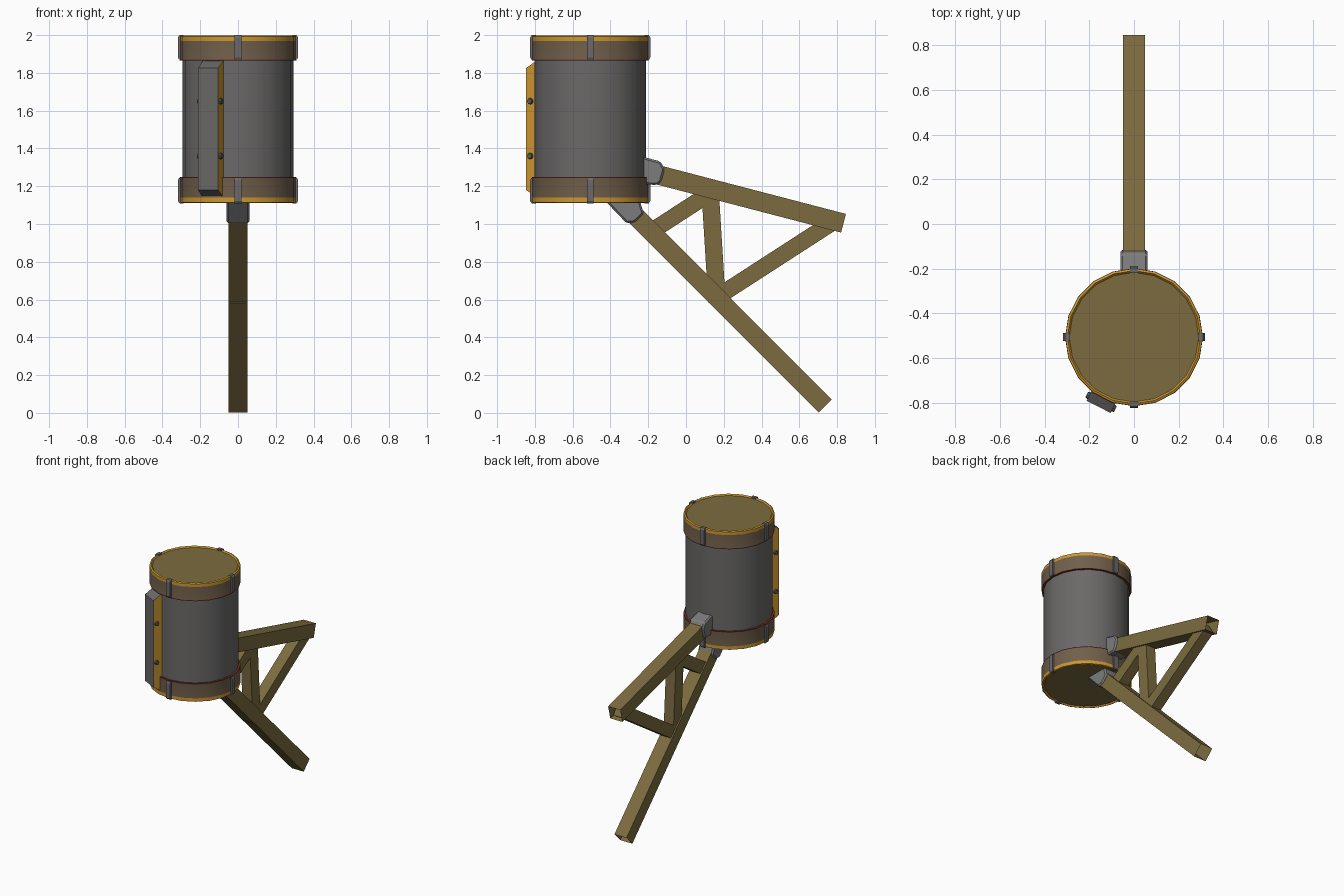
import bpy, bmesh, math
from mathutils import Matrix, Vector

if "Cube" in bpy.data.objects:
    bpy.data.objects.remove(bpy.data.objects["Cube"])

CY = -0.507          # barrel axis
SIDES = 20


def mat(name, r, g, b):
    m = bpy.data.materials.new(name)
    m.diffuse_color = (r, g, b, 1)
    m.use_nodes = True
    m.node_tree.nodes["Principled BSDF"].inputs["Base Color"].default_value = m.diffuse_color
    return m


WOOD = mat("olive wood", 0.20, 0.148, 0.05)
STEEL = mat("body grey", 0.145, 0.14, 0.138)
GOLD = mat("gold paint", 0.60, 0.31, 0.03)
BROWN = mat("band brown", 0.165, 0.115, 0.07)
RED = mat("rust red", 0.17, 0.03, 0.018)
BRACKET = mat("bracket grey", 0.20, 0.20, 0.205)
DARK = mat("bolt grey", 0.10, 0.10, 0.10)


def finish(name, bm, mats):
    bmesh.ops.recalc_face_normals(bm, faces=bm.faces)
    me = bpy.data.meshes.new(name)
    bm.to_mesh(me)
    bm.free()
    for m in mats:
        me.materials.append(m)
    ob = bpy.data.objects.new(name, me)
    bpy.context.collection.objects.link(ob)
    return ob


def bevel(ob, width):
    b = ob.modifiers.new("bevel", 'BEVEL')
    b.width = width
    b.segments = 1
    return ob


def prism(name, pts, half, mats, side_slot=0):
    """Profile in the y-z plane, extruded to +-half in x."""
    bm = bmesh.new()
    rings = [[bm.verts.new((s * half, y, z)) for y, z in pts] for s in (-1, 1)]
    n = len(pts)
    for r in rings:
        bm.faces.new(r).material_index = side_slot
    for i in range(n):
        j = (i + 1) % n
        bm.faces.new((rings[0][i], rings[0][j], rings[1][j], rings[1][i]))
    return finish(name, bm, mats)


def beam(name, a, b, thick, width, open_end=False):
    """Straight timber between two (y, z) points."""
    p, q = Vector((0, *a)), Vector((0, *b))
    d = (q - p).normalized()
    up = Vector((0, -d.z, d.y))
    bm = bmesh.new()
    m = Matrix((Vector((1, 0, 0)), d, up)).transposed().to_4x4()
    m.translation = (p + q) / 2
    bmesh.ops.create_cube(bm, size=1, matrix=m @ Matrix.Diagonal((width, (q - p).length, thick, 1)))
    if open_end:
        end = max(bm.faces, key=lambda f: f.calc_center_median().dot(d))
        bmesh.ops.delete(bm, geom=[end], context='FACES_ONLY')
        ob = finish(name, bm, [WOOD])
        return ob
    return finish(name, bm, [WOOD])


# Barrel: lathed profile (radius, z), one colour slot per segment
profile = [(0.29, 1.12), (0.298, 1.111), (0.308, 1.115), (0.308, 1.14), (0.308, 1.243),
           (0.309, 1.249), (0.294, 1.249), (0.294, 1.865), (0.309, 1.865),
           (0.308, 1.871), (0.308, 1.97), (0.308, 1.993), (0.298, 1.998), (0.29, 1.988)]
slots = [2, 2, 2, 3, 4, 4, 1, 4, 4, 3, 2, 2, 2]
bm = bmesh.new()
rings = []
for r, z in profile:
    rings.append([bm.verts.new((r * math.cos(t), CY + r * math.sin(t), z))
                  for t in (2 * math.pi * k / SIDES for k in range(SIDES))])
for i, s in enumerate(slots):
    for k in range(SIDES):
        j = (k + 1) % SIDES
        bm.faces.new((rings[i][k], rings[i][j], rings[i + 1][j], rings[i + 1][k])).material_index = s
bm.faces.new(rings[0])
bm.faces.new(rings[-1])
barrel = finish("barrel", bm, [WOOD, STEEL, GOLD, BROWN, RED])
bpy.context.view_layer.objects.active = barrel
barrel.select_set(True)
bpy.ops.object.shade_smooth_by_angle(angle=math.radians(25))
barrel.select_set(False)

# Clamps holding the bands, four at each end
for end, (tip, inner) in {"top": (2.0, 1.87), "bottom": (1.109, 1.243)}.items():
    for k in range(4):
        lean = 0.012 if end == "top" else -0.012
        c = prism(f"{end}_clamp_{k + 1}",
                  [(0.288, tip), (0.31, tip), (0.318, tip - lean), (0.318, inner + lean),
                   (0.312, inner), (0.288, inner)], 0.018, [STEEL])
        c.location = (0, CY, 0)
        c.rotation_euler.z = k * math.pi / 2

# Front box: grey outside, gold flanks, with bolts
turn = math.radians(153)
box = prism("side_box", [(0.28, 1.135), (0.35, 1.18), (0.35, 1.826), (0.28, 1.87)],
            0.06, [STEEL, GOLD], side_slot=1)
box.location = (0, CY, 0)
box.rotation_euler.z = turn
for s in (-1, 1):
    for z in (1.36, 1.65):
        bm = bmesh.new()
        bmesh.ops.create_cone(bm, cap_ends=True, segments=8, radius1=0.018, radius2=0.014, depth=0.014,
                              matrix=Matrix.Translation((s * 0.065, 0.325, z))
                              @ Matrix.Rotation(s * math.pi / 2, 4, 'Y'))
        bolt = finish("box_bolt", bm, [DARK])
        bolt.location = (0, CY, 0)
        bolt.rotation_euler.z = turn

# Metal sockets joining beams to barrel
bevel(prism("upper_bracket", [(-0.25, 1.36), (-0.213, 1.352), (-0.135, 1.331), (-0.113, 1.29),
                              (-0.132, 1.222), (-0.152, 1.207), (-0.25, 1.21)], 0.061, [BRACKET]), 0.01)
bevel(prism("lower_bracket", [(-0.43, 1.125), (-0.245, 1.125), (-0.223, 1.055), (-0.272, 1.008),
                              (-0.315, 1.004)], 0.061, [BRACKET]), 0.01)

# Timber frame
beam("upper_beam", (-0.16, 1.263), (0.834, 1.004), 0.102, 0.1, True)
beam("lower_beam", (-0.27, 1.045), (0.738, 0.036), 0.098, 0.1, True)
beam("upright_brace", (0.128, 1.17), (0.164, 0.585), 0.092, 0.08)
beam("long_brace", (0.19, 0.63), (0.775, 1.008), 0.088, 0.08)
beam("short_brace", (-0.19, 0.957), (0.10, 1.145), 0.088, 0.08)
